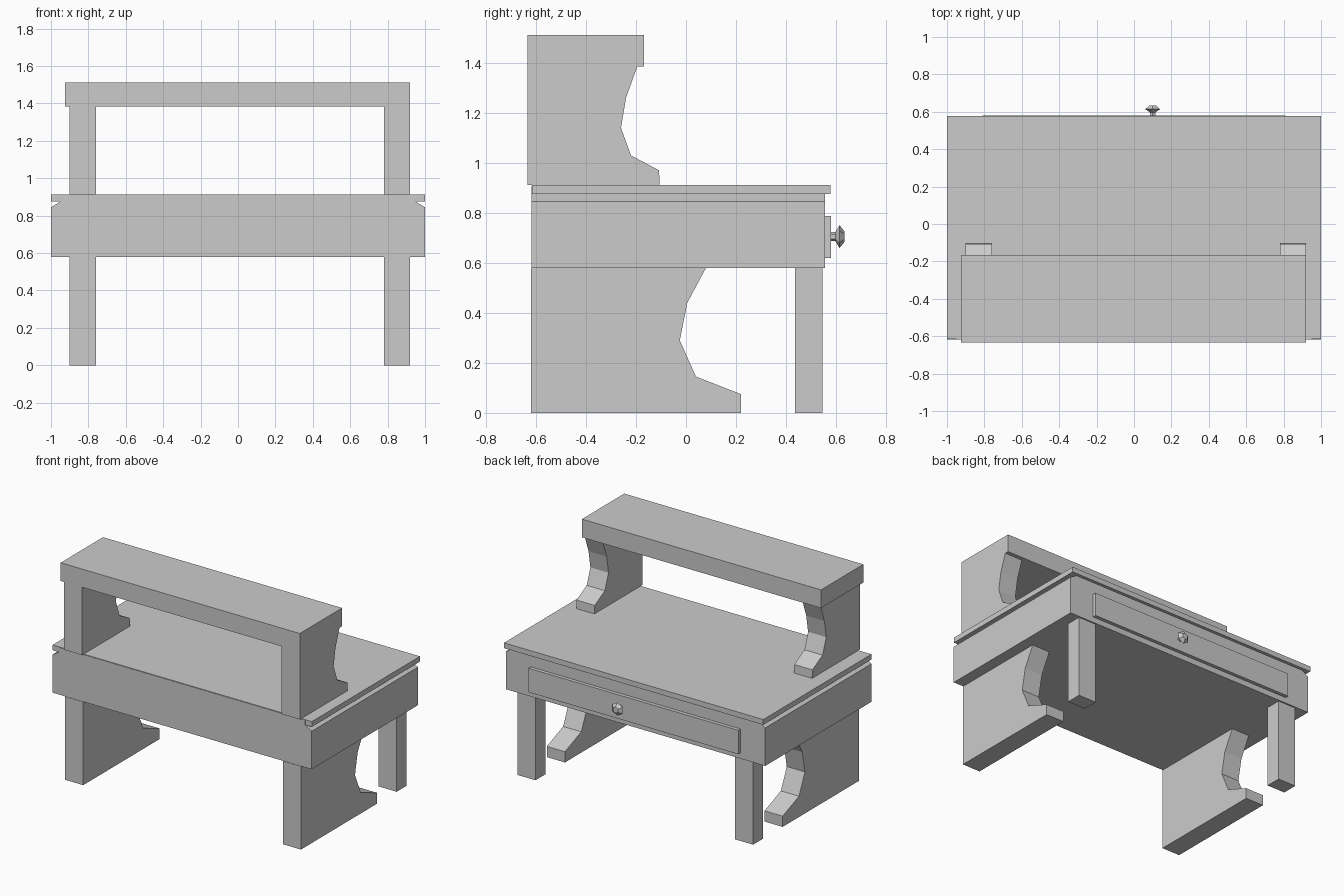
import bpy
import bmesh
import math
from mathutils import Matrix

old = bpy.data.objects.get("Cube")
if old:
    bpy.data.objects.remove(old, do_unlink=True)

grey = bpy.data.materials.new("plain_grey")
grey.use_nodes = True
grey.diffuse_color = (0.6, 0.6, 0.6, 1)
grey.node_tree.nodes["Principled BSDF"].inputs["Base Color"].default_value = (0.6, 0.6, 0.6, 1)


def finish(name, bm):
    bmesh.ops.recalc_face_normals(bm, faces=bm.faces)
    mesh = bpy.data.meshes.new(name)
    bm.to_mesh(mesh)
    bm.free()
    mesh.materials.append(grey)
    obj = bpy.data.objects.new(name, mesh)
    bpy.context.collection.objects.link(obj)
    return obj


def prism(name, points, vector):
    """Extrude a flat outline along a vector."""
    bm = bmesh.new()
    face = bm.faces.new([bm.verts.new(p) for p in points])
    new = bmesh.ops.extrude_face_region(bm, geom=[face], use_keep_orig=True)["geom"]
    bmesh.ops.translate(bm, vec=vector, verts=[v for v in new if isinstance(v, bmesh.types.BMVert)])
    return finish(name, bm)


def box(name, x, y, z):
    corners = [(x[0], y[0], z[0]), (x[1], y[0], z[0]), (x[1], y[0], z[1]), (x[0], y[0], z[1])]
    return prism(name, corners, (0, y[1] - y[0], 0))


# Table top and the body with bevelled shoulders
box("table_top", (-1, 1), (-0.615, 0.577), (0.875, 0.912))
half = [(1, 0.58), (1, 0.845), (0.95, 0.875), (0.95, 0.908)]
outline = half + [(-x, z) for x, z in reversed(half)]
prism("table_body", [(x, -0.617, z) for x, z in outline], (0, 1.172, 0))

# Scrolled side panels, as y-z outlines
lower = [(-0.62, 0), (0.22, 0), (0.22, 0.075), (0.04, 0.145), (-0.025, 0.29),
         (0.005, 0.44), (0.08, 0.58), (-0.62, 0.58)]
upper = [(-0.633, 0.912), (-0.105, 0.912), (-0.108, 0.97), (-0.22, 1.03), (-0.26, 1.14),
         (-0.24, 1.26), (-0.195, 1.385), (-0.633, 1.385)]
for side, x in (("left", 0.78), ("right", -0.9)):
    for part, profile in (("lower_panel", lower), ("upper_panel", upper)):
        prism(f"{side}_{part}", [(x, y, z) for y, z in profile], (0.14, 0, 0))
    box(f"{side}_leg", (x, x + 0.14), (0.435, 0.545), (0, 0.58))

# Raised shelf
box("shelf", (-0.925, 0.92), (-0.633, -0.167), (1.385, 1.512))

# Drawer front
box("drawer_front", (-0.81, 0.81), (0.555, 0.58), (0.62, 0.787))

# Faceted knob: stacked six-sided rings along y
bm = bmesh.new()
rings = []
for y, r in ((0.575, 0.018), (0.597, 0.018), (0.602, 0.026), (0.614, 0.046), (0.633, 0.022)):
    ring = [bm.verts.new((0.1 + r * math.sin(i * math.pi / 3), y, 0.705 + r * math.cos(i * math.pi / 3)))
            for i in range(6)]
    if rings:
        for i in range(6):
            j = (i + 1) % 6
            bm.faces.new((rings[-1][i], rings[-1][j], ring[j], ring[i]))
    rings.append(ring)
bm.faces.new(rings[0])
bm.faces.new(rings[-1])
finish("drawer_knob", bm)
